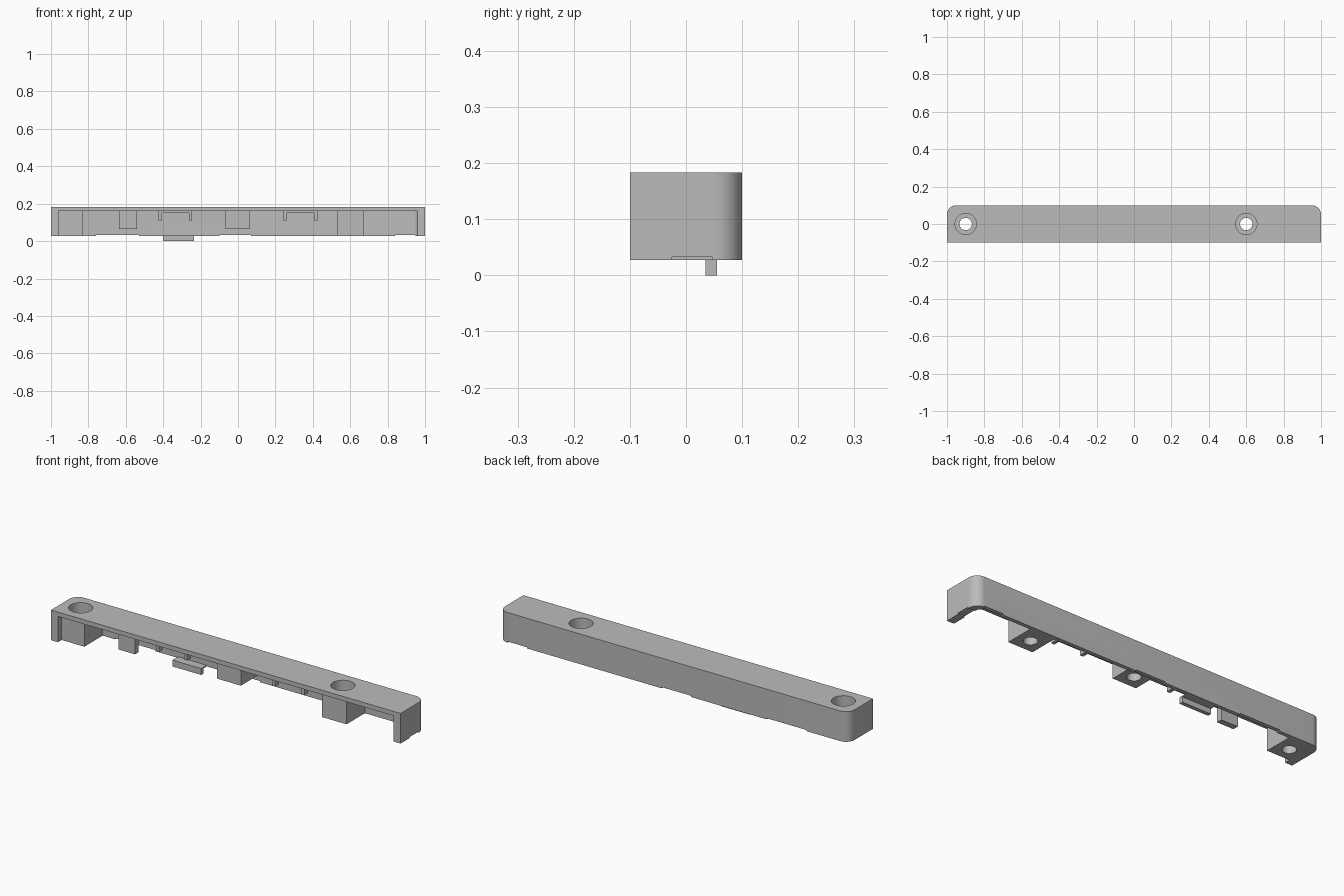
import bpy, bmesh, math

old = bpy.data.objects.get("Cube")
if old:
    bpy.data.objects.remove(old, do_unlink=True)

grey = bpy.data.materials.new("mid_grey")
grey.use_nodes = True
grey.diffuse_color = (0.5, 0.5, 0.5, 1)
grey.node_tree.nodes["Principled BSDF"].inputs["Base Color"].default_value = (0.5, 0.5, 0.5, 1)

BASE, CEIL, TOP = 0.027, 0.16, 0.183
FRONT, BACK, INNER = -0.1, 0.1, 0.08


def prism(name, outline, z0, z1):
    """Extrude a flat outline between two heights."""
    bm = bmesh.new()
    face = bm.faces.new([bm.verts.new((x, y, z0)) for x, y in outline])
    up = bmesh.ops.extrude_face_region(bm, geom=[face])["geom"]
    for v in up:
        if isinstance(v, bmesh.types.BMVert):
            v.co.z = z1
    bmesh.ops.recalc_face_normals(bm, faces=bm.faces)
    mesh = bpy.data.meshes.new(name)
    bm.to_mesh(mesh)
    bm.free()
    mesh.materials.append(grey)
    ob = bpy.data.objects.new(name, mesh)
    bpy.context.collection.objects.link(ob)
    return ob


def box(name, x0, x1, y0, y1, z0, z1):
    return prism(name, [(x0, y0), (x1, y0), (x1, y1), (x0, y1)], z0, z1)


def cylinder(name, x, y, r, z0, z1, n=48):
    ring = [(x + r * math.cos(math.tau * i / n), y + r * math.sin(math.tau * i / n)) for i in range(n)]
    return prism(name, ring, z0, z1)


def rounded_back(half, y0, y1, r, n=12):
    """Rectangle outline with both back corners rounded."""
    pts = [(-half, y0), (half, y0)]
    for cx, start in ((half - r, 0), (r - half, math.pi / 2)):
        for i in range(n + 1):
            a = start + math.pi / 2 * i / n
            pts.append((cx + r * math.cos(a), y1 - r + r * math.sin(a)))
    return pts


def cut(target, cutters):
    for c in cutters:
        c.hide_render = True
        mod = target.modifiers.new("cut", 'BOOLEAN')
        mod.operation, mod.solver, mod.object = 'DIFFERENCE', 'EXACT', c
    bpy.context.view_layer.objects.active = target
    for mod in list(target.modifiers):
        bpy.ops.object.modifier_apply(modifier=mod.name)
    for c in cutters:
        bpy.data.objects.remove(c, do_unlink=True)


def screw_cutters(x):
    return [cylinder("bore_cutter", x, 0, 0.033, -0.1, 0.3),
            cylinder("counterbore_cutter", x, 0, 0.057, 0.09, 0.3)]


# Cover shell: top plate, back wall and end walls, open at front and bottom
shell = prism("cover_shell", rounded_back(1.0, FRONT, BACK, 0.05), BASE, TOP)
cutters = [prism("cavity_cutter", rounded_back(0.96, -0.2, INNER, 0.025), -0.1, CEIL)]
cutters += screw_cutters(-0.9) + screw_cutters(0.6)
# Shallow notches along the lower edges
for x0, x1 in ((-0.76, -0.53), (-0.1, 0.07), (0.84, 0.95)):
    cutters.append(box("notch_cutter", x0, x1, 0.06, 0.2, 0, 0.033))
cutters.append(box("notch_cutter", 0.94, 1.1, -0.025, 0.047, 0, 0.033))
cut(shell, cutters)

# Screw bosses
for name, x, x0, x1 in (("right_screw_boss", -0.9, -0.96, -0.83), ("left_screw_boss", 0.6, 0.53, 0.67)):
    boss = box(name, x0, x1, -0.07, INNER, BASE, CEIL)
    cut(boss, screw_cutters(x))

# Middle boss with a blind hole underneath
middle = box("middle_boss", -0.07, 0.065, -0.07, INNER, 0.065, CEIL)
cut(middle, [cylinder("pilot_cutter", 0, 0, 0.033, -0.1, 0.14)])

# Hanging tab near the front edge
box("front_tab", -0.635, -0.54, -0.07, -0.04, 0.065, CEIL)

# Clip brackets: two short legs joined by a thin bar
for side, x0, x1 in (("right", -0.425, -0.245), ("left", 0.24, 0.425)):
    box(side + "_clip_bar", x0 + 0.018, x1 - 0.018, -0.065, -0.035, 0.15, CEIL)
    box(side + "_clip_outer_leg", x0, x0 + 0.018, -0.065, -0.035, 0.11, CEIL)
    box(side + "_clip_inner_leg", x1 - 0.018, x1, -0.065, -0.035, 0.11, CEIL)

# Locating lip below the back wall
box("lip", -0.4, -0.235, 0.035, 0.055, 0, 0.033)
box("lip_shelf", -0.4, -0.235, 0.055, INNER, BASE, 0.033)

# Smooth the round surfaces, keep the edges sharp
for ob in bpy.context.collection.objects:
    if ob.type == 'MESH' and grey.name in ob.data.materials:
        ob.select_set(True)
        bpy.context.view_layer.objects.active = ob
bpy.ops.object.shade_smooth_by_angle(angle=math.radians(30))
